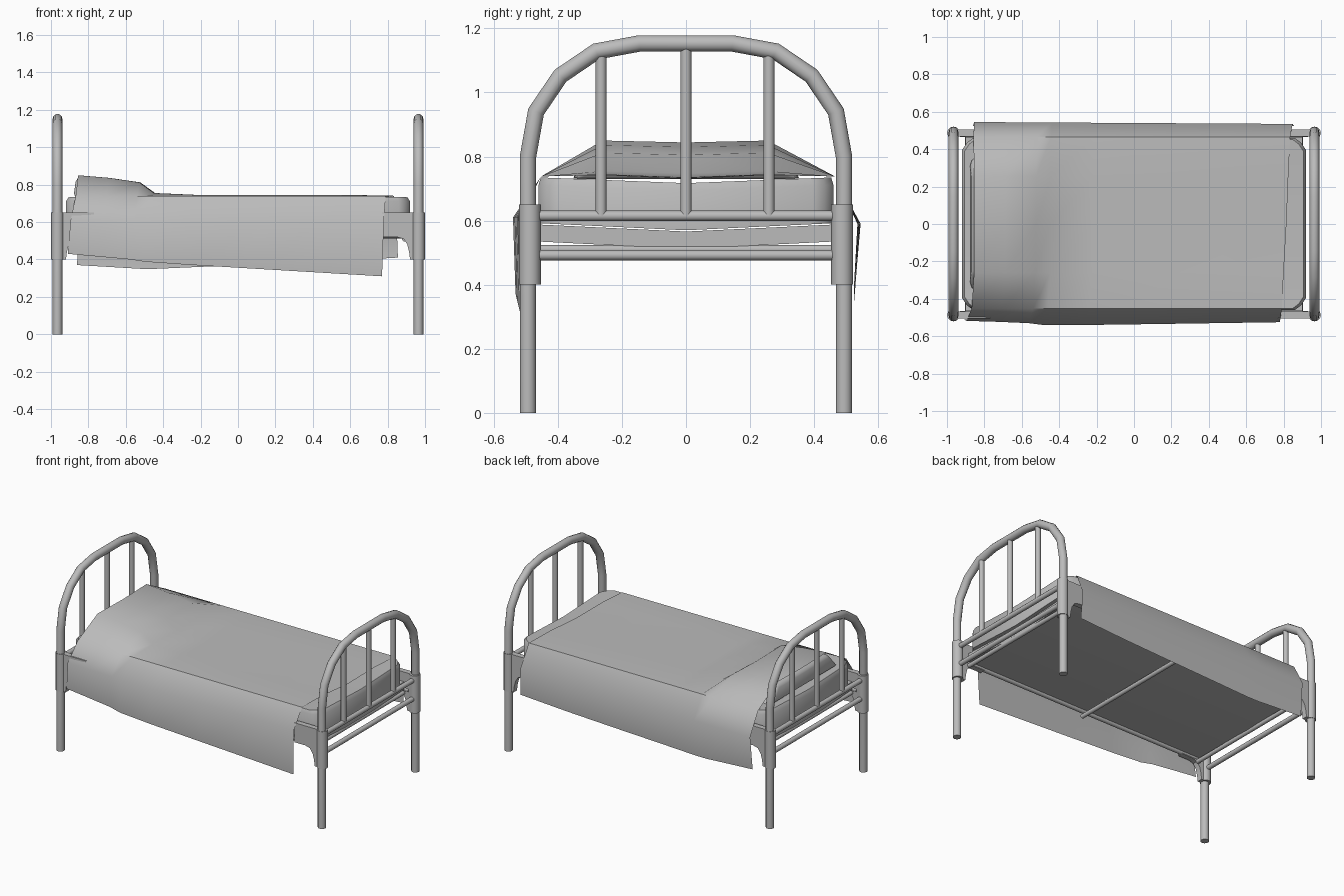
import bpy, bmesh, math
from mathutils import Vector

if "Cube" in bpy.data.objects:
    bpy.data.objects.remove(bpy.data.objects["Cube"])


def material(name, v):
    m = bpy.data.materials.new(name)
    m.diffuse_color = (v, v, v, 1)
    m.use_nodes = True
    m.node_tree.nodes["Principled BSDF"].inputs["Base Color"].default_value = m.diffuse_color
    return m


GREY = material("plain grey", 0.5)
PX, PY = 0.965, 0.487            # post centre lines


def finish(bm, name, angle=40, recalc=True):
    if recalc:
        bmesh.ops.recalc_face_normals(bm, faces=bm.faces)
    me = bpy.data.meshes.new(name)
    bm.to_mesh(me)
    bm.free()
    ob = bpy.data.objects.new(name, me)
    bpy.context.collection.objects.link(ob)
    me.materials.append(GREY)
    bpy.ops.object.select_all(action='DESELECT')
    ob.select_set(True)
    bpy.context.view_layer.objects.active = ob
    bpy.ops.object.shade_smooth_by_angle(angle=math.radians(angle))
    return ob


def tube(name, path, r, plane=(1, 0, 0), sides=12):
    """Round tube swept along a planar path with mitred bends."""
    pts = [Vector(p) for p in path]
    n = Vector(plane)
    bm = bmesh.new()
    rings = []
    for i, p in enumerate(pts):
        a = (p - pts[max(i - 1, 0)]).normalized()
        b = (pts[min(i + 1, len(pts) - 1)] - p).normalized()
        t = (a + b).normalized()
        miter = 1 / max(t.dot(b if b.length else a), 0.5)
        side = t.cross(n).normalized() * miter
        rings.append([bm.verts.new(p + r * (math.cos(k) * n + math.sin(k) * side))
                      for k in (2 * math.pi * j / sides for j in range(sides))])
    for A, B in zip(rings, rings[1:]):
        for j in range(sides):
            k = (j + 1) % sides
            bm.faces.new((A[j], A[k], B[k], B[j]))
    bm.faces.new(rings[0])
    bm.faces.new(rings[-1])
    return finish(bm, name)


def prism(name, outline, vec):
    """Solid made by pushing a flat outline along vec."""
    bm = bmesh.new()
    f = bm.faces.new([bm.verts.new(p) for p in outline])
    ext = bmesh.ops.extrude_face_region(bm, geom=[f])["geom"]
    bmesh.ops.translate(bm, vec=vec,
                        verts=[v for v in ext if isinstance(v, bmesh.types.BMVert)])
    return finish(bm, name, 30)


# Head and foot ends: arch with legs, rails, spindles, corner sleeves
half = [(PY + 0.006, 0), (PY + 0.006, 0.8), (0.468, 0.94), (0.392, 1.052),
        (0.28, 1.128), (0.145, 1.153)]
arch = half + [(-y, z) for y, z in reversed(half)]
bracket = [(0.965, 0.65), (0.77, 0.65), (0.77, 0.52), (0.85, 0.52), (0.885, 0.51),
           (0.905, 0.48), (0.915, 0.44), (0.92, 0.40), (0.965, 0.40)]
for s, end in ((-1, "head"), (1, "foot")):
    x = s * PX
    tube(end + "_arch", [(x, y, z) for y, z in arch], 0.0255)
    tube(end + "_upper_rail", [(x, -PY, 0.615), (x, PY, 0.615)], 0.016)
    tube(end + "_lower_rail", [(x, -PY, 0.492), (x, PY, 0.492)], 0.016)
    for y, top in ((-0.265, 1.125), (0, 1.145), (0.259, 1.125)):
        tube(end + "_spindle", [(x, y, 0.615), (x, y, top)], 0.017)
    tube(end + "_frame_crossbar", [(s * 0.89, -0.47, 0.51), (s * 0.89, 0.47, 0.51)], 0.014)
    for t in (-1, 1):
        tube(end + "_corner_sleeve", [(x, t * PY, 0.40), (x, t * PY, 0.65)], 0.034)
        prism(end + "_corner_bracket",
              [(s * px, t * PY - 0.018, pz) for px, pz in bracket], (0, 0.036, 0))

# Side rails and middle crossbar under the mattress
for t in (-1, 1):
    tube("side_rail", [(-0.93, t * 0.48, 0.535), (0.93, t * 0.48, 0.535)], 0.016, (0, 0, 1))
tube("middle_crossbar", [(0, -0.48, 0.495), (0, 0.48, 0.495)], 0.014)

# Spring base: thin slab dipping along the middle
prism("spring_base", [(-0.9, -0.465, 0.535), (-0.9, 0, 0.512), (-0.9, 0.465, 0.535),
                      (-0.9, 0.465, 0.588), (-0.9, 0, 0.566), (-0.9, -0.465, 0.588)],
      (1.8, 0, 0))

# Mattress: slab with clipped corners and a slight top edge
bm = bmesh.new()
bmesh.ops.create_grid(bm, x_segments=8, y_segments=4, size=1)
for v in bm.verts:
    gx, gy = v.co.x, v.co.y
    ax, ay = abs(gx), abs(gy)
    x = 0.92 if ax > 0.9 else 0.86 if ax > 0.7 else ax * 1.1
    y = 0.46 if ay > 0.9 else 0.395 if ay > 0.4 else 0
    if ax > 0.9 and ay > 0.9:
        x, y = 0.895, 0.433
    z = 0.592 - 0.022 * (1 - y / 0.46)
    v.co = (math.copysign(x, gx), math.copysign(y, gy), z)
faces = bm.faces[:]
for base, inset in ((0.712, 1.0), (0.735, 0.985)):
    geom = bmesh.ops.extrude_face_region(bm, geom=faces)["geom"]
    old = faces
    faces = [g for g in geom if isinstance(g, bmesh.types.BMFace)]
    if base > 0.72:
        bmesh.ops.delete(bm, geom=[f for f in old if f.is_valid], context='FACES')
    for v in {v for f in faces for v in f.verts}:
        v.co.x *= inset
        v.co.y *= inset
        v.co.z = base - 0.018 * (1 - abs(v.co.y) / 0.46)
finish(bm, "mattress", 50)

# Pillow under the blanket: tapered soft block
bm = bmesh.new()
bmesh.ops.create_cube(bm, size=1)
for v in bm.verts:
    top = v.co.z > 0
    head = v.co.x < 0
    v.co.y *= 0.54 if top else 0.72
    v.co.z = (0.84 if head else 0.80) if top else 0.73
    v.co.x = (-0.865 if top else -0.88) if head else -0.56
bmesh.ops.bevel(bm, geom=bm.edges[:], offset=0.025, segments=2, affect='EDGES', profile=0.5)
finish(bm, "pillow", 60)

# Blanket: stations along the bed (position 0..1, top height, front hem, back hem, front flare)
stations = [(0.0, 0.85, 0.43, 0.37, 0.518), (0.10, 0.836, 0.415, 0.36, 0.523),
            (0.198, 0.812, 0.40, 0.35, 0.53), (0.245, 0.755, 0.388, 0.35, 0.54),
            (0.38, 0.745, 0.372, 0.36, 0.54), (0.6, 0.745, 0.35, 0.375, 0.535),
            (0.8, 0.745, 0.33, 0.39, 0.53), (1.0, 0.742, 0.31, 0.41, 0.525)]
bm = bmesh.new()
rows = []
for u, top, hem_f, hem_b, flare in stations:
    mid = top - 0.006 - 0.006 * u
    # (y, z, head end x, foot end x) across the bed from front to back hem
    section = [(-flare + 0.008, hem_f, -0.91, 0.77), (-flare, 0.61, -0.895, 0.78),
               (-0.452, 0.738, -0.868, 0.79),
               (-0.26, top, -0.855, 0.80), (0, mid, -0.855, 0.815),
               (0.255, top, -0.855, 0.825), (0.465, 0.738, -0.858, 0.835),
               (0.545 - 0.01 * u, 0.59, -0.855, 0.848),
               (0.525, hem_b, -0.86, 0.855)]
    rows.append([bm.verts.new((a + (b - a) * u, y, z)) for y, z, a, b in section])
for A, B in zip(rows, rows[1:]):
    for j in range(len(A) - 1):
        bm.faces.new((A[j], B[j], B[j + 1], A[j + 1]))
finish(bm, "blanket", 45, recalc=False)
